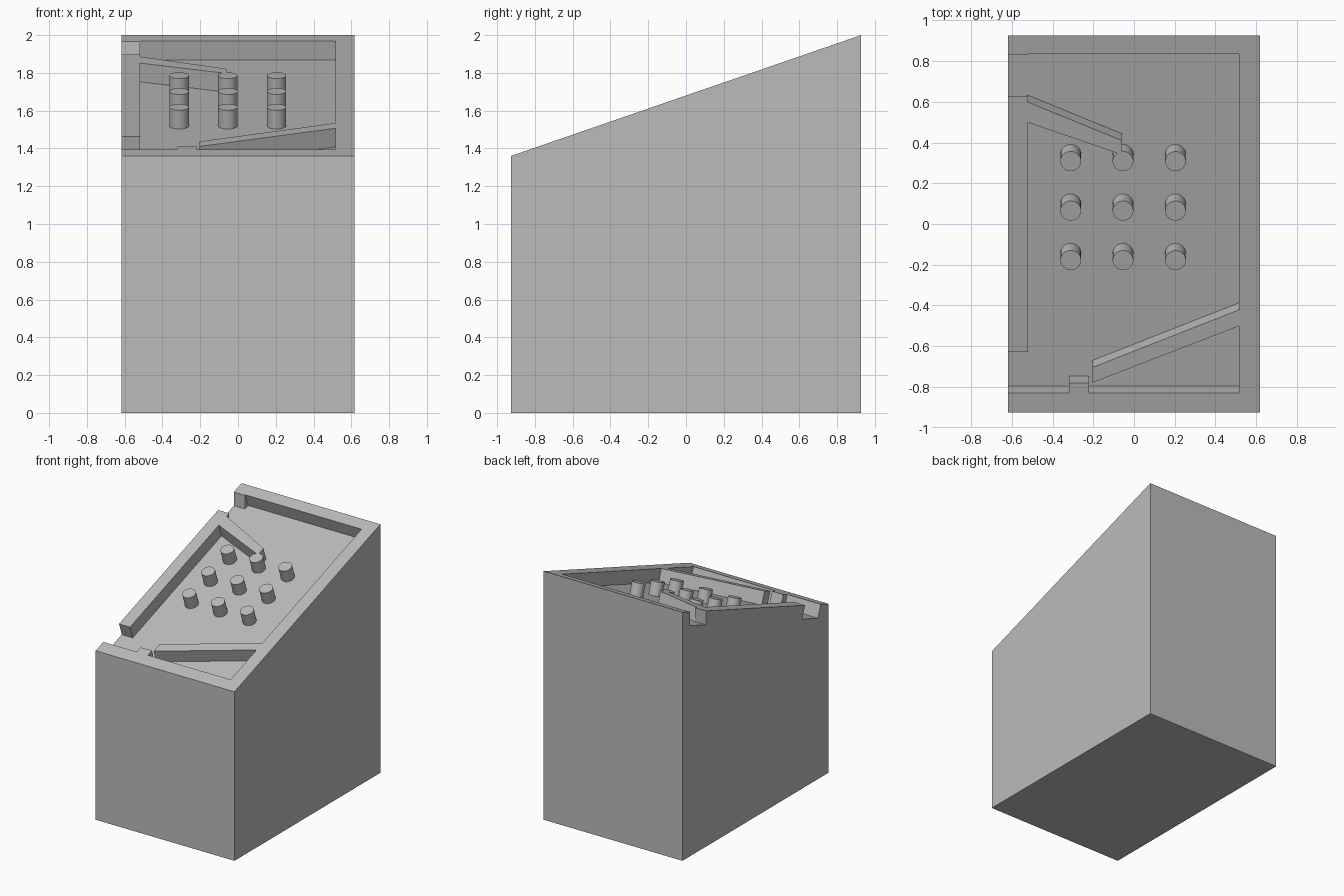
import bpy
import bmesh
import math
from mathutils import Vector

cube = bpy.data.objects.get("Cube")
if cube:
    bpy.data.objects.remove(cube)

HALF_X, HALF_Y = 0.618, 0.927
FRONT_Z, BACK_Z = 1.36, 2.0
DEPTH = 0.105
ANGLE = math.atan2(BACK_Z - FRONT_Z, 2 * HALF_Y)
NORMAL = Vector((0, -math.sin(ANGLE), math.cos(ANGLE)))
UP = Vector((0, 0, 1))

grey = bpy.data.materials.new("plain_grey")
grey.use_nodes = True
grey.diffuse_color = (0.5, 0.5, 0.5, 1)
grey.node_tree.nodes["Principled BSDF"].inputs["Base Color"].default_value = (0.5, 0.5, 0.5, 1)


def on_slope(x, y):
    """Point of the sloping top plane above (x, y)."""
    return Vector((x, y, FRONT_Z + (y + HALF_Y) * math.tan(ANGLE)))


def loft(name, lower, upper):
    """Solid between two matching outlines."""
    bm = bmesh.new()
    a = [bm.verts.new(p) for p in lower]
    b = [bm.verts.new(p) for p in upper]
    bm.faces.new(a)
    bm.faces.new(b)
    for i in range(len(a)):
        j = (i + 1) % len(a)
        bm.faces.new((a[i], a[j], b[j], b[i]))
    bmesh.ops.recalc_face_normals(bm, faces=bm.faces)
    mesh = bpy.data.meshes.new(name)
    bm.to_mesh(mesh)
    bm.free()
    mesh.materials.append(grey)
    obj = bpy.data.objects.new(name, mesh)
    bpy.context.scene.collection.objects.link(obj)
    return obj


def prism(name, plan, low, high, axis=NORMAL):
    """Outline on the slope, extruded along an axis."""
    pts = [on_slope(x, y) for x, y in plan]
    return loft(name, [p + axis * low for p in pts], [p + axis * high for p in pts])


def rect(x0, x1, y0, y1):
    return [(x0, y0), (x1, y0), (x1, y1), (x0, y1)]


# Wedge-topped body
base = rect(-HALF_X, HALF_X, -HALF_Y, HALF_Y)
body = loft("body", [Vector((x, y, 0)) for x, y in base], [on_slope(x, y) for x, y in base])

# Sunken tray and the two openings in its side wall
cutters = [
    prism("tray_cutter", rect(-0.52, 0.515, -0.83, 0.835), -DEPTH, 0.1),
    prism("front_opening_cutter", rect(-0.7, -0.51, -0.83, -0.63), -DEPTH, 0.1),
    prism("back_opening_cutter", rect(-0.7, -0.51, 0.63, 0.83),
          -DEPTH / math.cos(ANGLE), 0.1, UP),
]
for cutter in cutters:
    cutter.hide_render = True
    mod = body.modifiers.new(cutter.name, "BOOLEAN")
    mod.operation = "DIFFERENCE"
    mod.solver = "EXACT"
    mod.object = cutter
bpy.context.view_layer.update()
graph = bpy.context.evaluated_depsgraph_get()
carved = bpy.data.meshes.new_from_object(body.evaluated_get(graph))
body.modifiers.clear()
body.data = carved
for cutter in cutters:
    bpy.data.objects.remove(cutter)

# Ramps and stop, flush with the rim
SUNK = -DEPTH - 0.003
prism("upper_ramp", [(-0.525, 0.60), (-0.06, 0.41), (-0.06, 0.34), (-0.525, 0.50)], SUNK, 0)
prism("lower_ramp", [(0.52, -0.42), (0.52, -0.50), (-0.205, -0.78), (-0.205, -0.705)], SUNK, 0)
prism("stop_block", rect(-0.32, -0.22, -0.835, -0.78), SUNK, 0)

# Grid of round pegs
SIDES = 32
RADIUS = 0.051
bpy.ops.object.select_all(action="DESELECT")
for row, cy in enumerate((0.308, 0.065, -0.178)):
    for col, cx in enumerate((-0.311, -0.054, 0.204)):
        turn = [2 * math.pi * i / SIDES for i in range(SIDES)]
        ring = [(cx + RADIUS * math.cos(t), cy + RADIUS * math.cos(ANGLE) * math.sin(t))
                for t in turn]
        peg = prism(f"peg_{row + 1}_{col + 1}", ring, SUNK, 0)
        peg.select_set(True)
        bpy.context.view_layer.objects.active = peg
bpy.ops.object.shade_smooth_by_angle(angle=math.radians(30))
